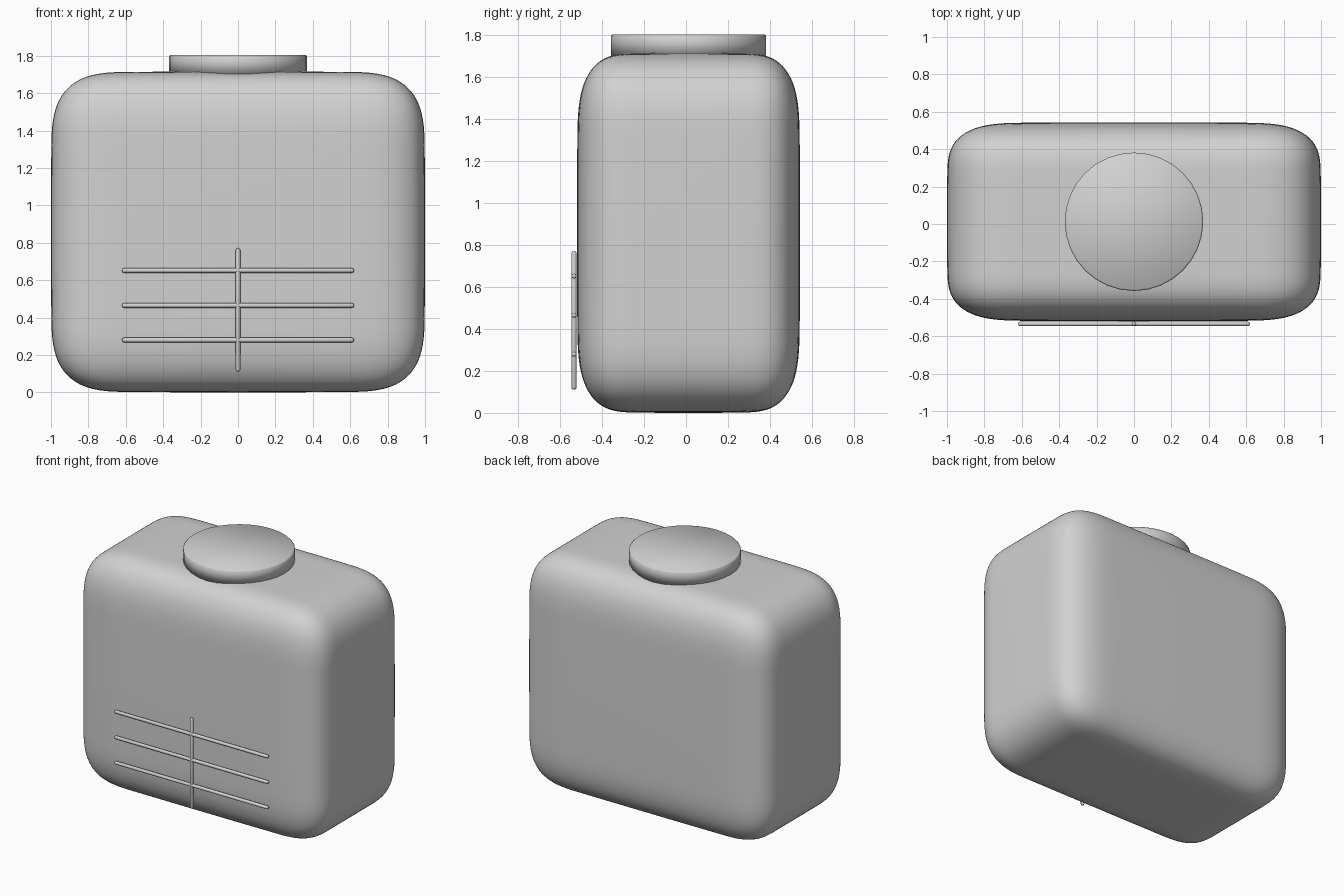
import bpy, bmesh, math
from mathutils import Matrix, Vector

cube = bpy.data.objects.get("Cube")
if cube:
    bpy.data.objects.remove(cube, do_unlink=True)

# Single plain material
grey = bpy.data.materials.new("mid grey")
grey.use_nodes = True
grey.diffuse_color = (0.64, 0.64, 0.64, 1)
grey.node_tree.nodes["Principled BSDF"].inputs["Base Color"].default_value = (0.64, 0.64, 0.64, 1)


def add_object(name, bm):
    bmesh.ops.recalc_face_normals(bm, faces=bm.faces)
    for f in bm.faces:
        f.smooth = True
    mesh = bpy.data.meshes.new(name)
    bm.to_mesh(mesh)
    bm.free()
    mesh.materials.append(grey)
    obj = bpy.data.objects.new(name, mesh)
    bpy.context.collection.objects.link(obj)
    return obj


def soft_box(name, center, half, radius, bulge, power):
    """Box with wide soft corners and very slightly bulging faces."""
    bm = bmesh.new()
    bmesh.ops.create_cube(bm, size=2)
    bmesh.ops.subdivide_edges(bm, edges=bm.edges[:], cuts=47, use_grid_fill=True)
    for v in bm.verts:
        p = v.co.copy()
        core, out = Vector(), Vector()
        for i in range(3):
            flat = half[i] - bulge - radius[i]
            full = p[i] * (half[i] - bulge)
            core[i] = max(-flat, min(flat, full))
            out[i] = (full - core[i]) / radius[i]
        length = sum(abs(c) ** power for c in out) ** (1 / power)
        out /= length
        for i in range(3):
            a, b = p[i - 1], p[i - 2]
            swell = bulge * out[i] * (1 - a * a) * (1 - b * b)
            v.co[i] = center[i] + core[i] + out[i] * radius[i] + swell
    return add_object(name, bm)


def rod(name, center, length, radius, turn):
    """Thin eight-sided bar with tapered ends."""
    bm = bmesh.new()
    bmesh.ops.create_cone(bm, cap_ends=True, segments=8, radius1=radius,
                          radius2=radius, depth=length)
    rims = [e for e in bm.edges if abs(e.verts[0].co.z - e.verts[1].co.z) < 1e-4]
    bmesh.ops.bevel(bm, geom=rims, offset=radius * 0.8, segments=2,
                    profile=0.5, affect='EDGES')
    bm.transform(Matrix.Translation(center) @ turn)
    return add_object(name, bm)


# Main body
soft_box("body", (0, 0.012, 0.858), (1, 0.532, 0.858), (0.42, 0.28, 0.42), 0.007, 3.15)

# Round lid on top, with a slightly softened upper rim
bm = bmesh.new()
bmesh.ops.create_cone(bm, cap_ends=True, segments=32, radius1=0.37, radius2=0.37, depth=0.103)
top_rim = [e for e in bm.edges if all(v.co.z > 0 for v in e.verts)]
bmesh.ops.bevel(bm, geom=top_rim, offset=0.008, segments=1, affect='EDGES')
bm.transform(Matrix.Translation((0, 0.012, 1.7535)))
add_object("lid", bm)

# Front grille bars
across = Matrix.Rotation(math.pi / 2, 4, 'Y')
for place, z in (("upper", 0.652), ("middle", 0.465), ("lower", 0.28)):
    rod(place + "_grille_bar", (0, -0.534, z), 1.24, 0.0125, across)
rod("upright_grille_bar", (0, -0.534, 0.441), 0.66, 0.0125, Matrix.Identity(4))
